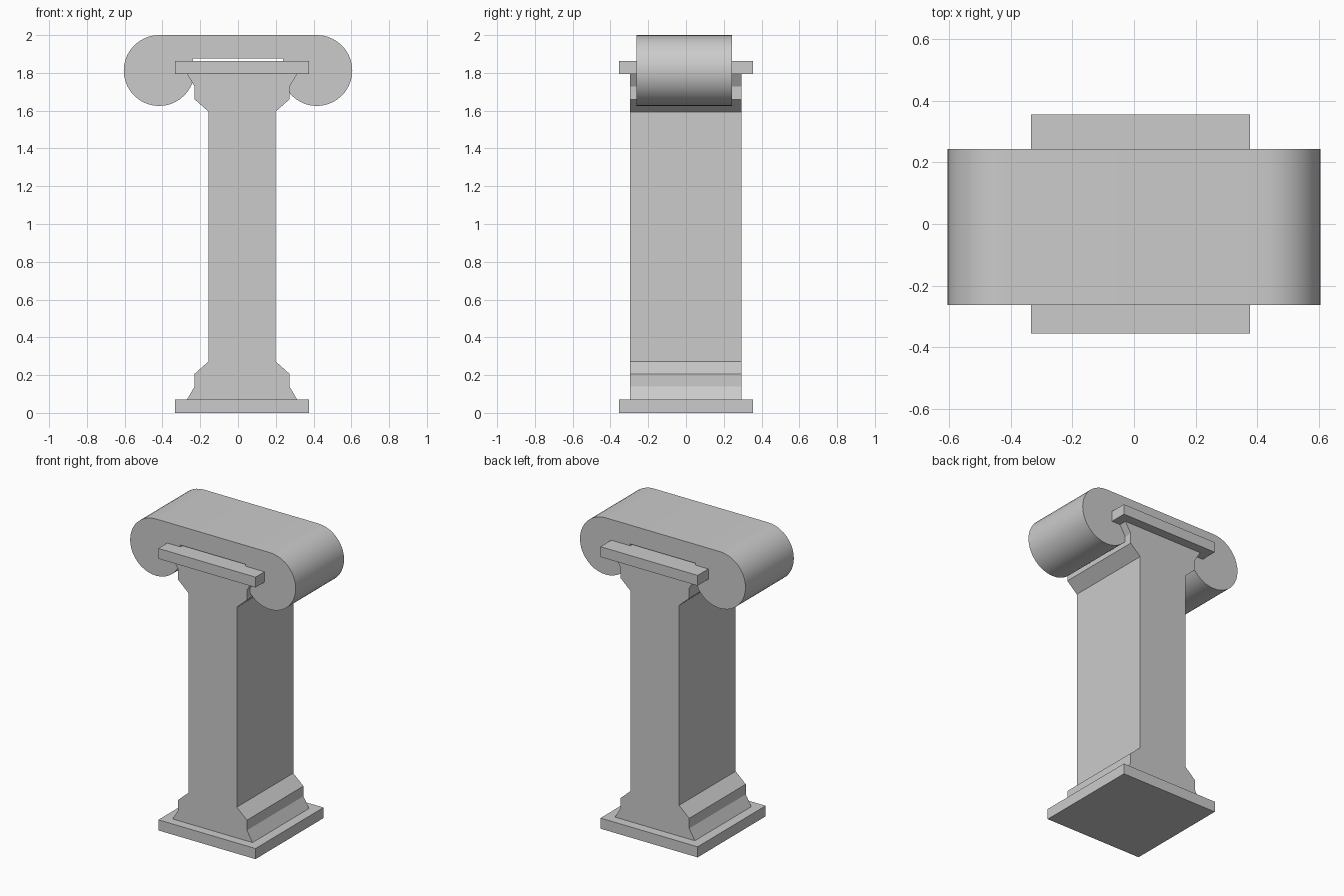
import bpy, bmesh, math

if "Cube" in bpy.data.objects:
    bpy.data.objects.remove(bpy.data.objects["Cube"])

CX = 0.0215  # the column sits slightly right of the scroll's centre


def extrude_profile(name, pts, y0, y1, smooth=False):
    """Extrude a closed (x, z) outline from y0 to y1."""
    bm = bmesh.new()
    face = bm.faces.new([bm.verts.new((x, y0, z)) for x, z in pts])
    out = bmesh.ops.extrude_face_region(bm, geom=[face])
    verts = [g for g in out["geom"] if isinstance(g, bmesh.types.BMVert)]
    bmesh.ops.translate(bm, verts=verts, vec=(0, y1 - y0, 0))
    bmesh.ops.recalc_face_normals(bm, faces=bm.faces)
    mesh = bpy.data.meshes.new(name)
    bm.to_mesh(mesh)
    bm.free()
    obj = bpy.data.objects.new(name, mesh)
    bpy.context.collection.objects.link(obj)
    if smooth:
        bpy.ops.object.select_all(action='DESELECT')
        bpy.context.view_layer.objects.active = obj
        obj.select_set(True)
        bpy.ops.object.shade_smooth_by_angle(angle=math.radians(30))
    return obj


def mirrored(half, cx=0.0):
    """Close a right-hand half outline with its mirror image."""
    return [(cx + x, z) for x, z in half] + [(cx - x, z) for x, z in reversed(half)]


# Square slabs under and over the column
for name, z0, z1 in (("base_plinth", 0.0, 0.07), ("capital_slab", 1.795, 1.863)):
    extrude_profile(name, mirrored([(0.355, z0), (0.355, z1)], CX), -0.355, 0.355)

# Shaft with stepped mouldings, symmetric top to bottom
lower = [(0.292, 0.07), (0.251, 0.14), (0.251, 0.207), (0.177, 0.273)]
upper = [(x, 1.867 - z) for x, z in reversed(lower)]
upper[-1] = (upper[-1][0], 1.795)
extrude_profile("column_shaft", mirrored(lower + upper, CX), -0.296, 0.294)

# Scroll: two round ends joined by a flat band
R, SX, SZ, BAND_Z = 0.1875, 0.4175, 1.8125, 1.875
steps = 32
half = []
start = 180 - math.degrees(math.asin((BAND_Z - SZ) / R))
sweep = 270 + (180 + 90 - start) - 180  # from inner band joint, under, to the top
sweep = 450 - start
for i in range(steps + 1):
    a = math.radians(start + sweep * i / steps)
    half.append((SX + R * math.cos(a), SZ + R * math.sin(a)))
extrude_profile("scroll_capital", mirrored(half), -0.262, 0.243, smooth=True)
